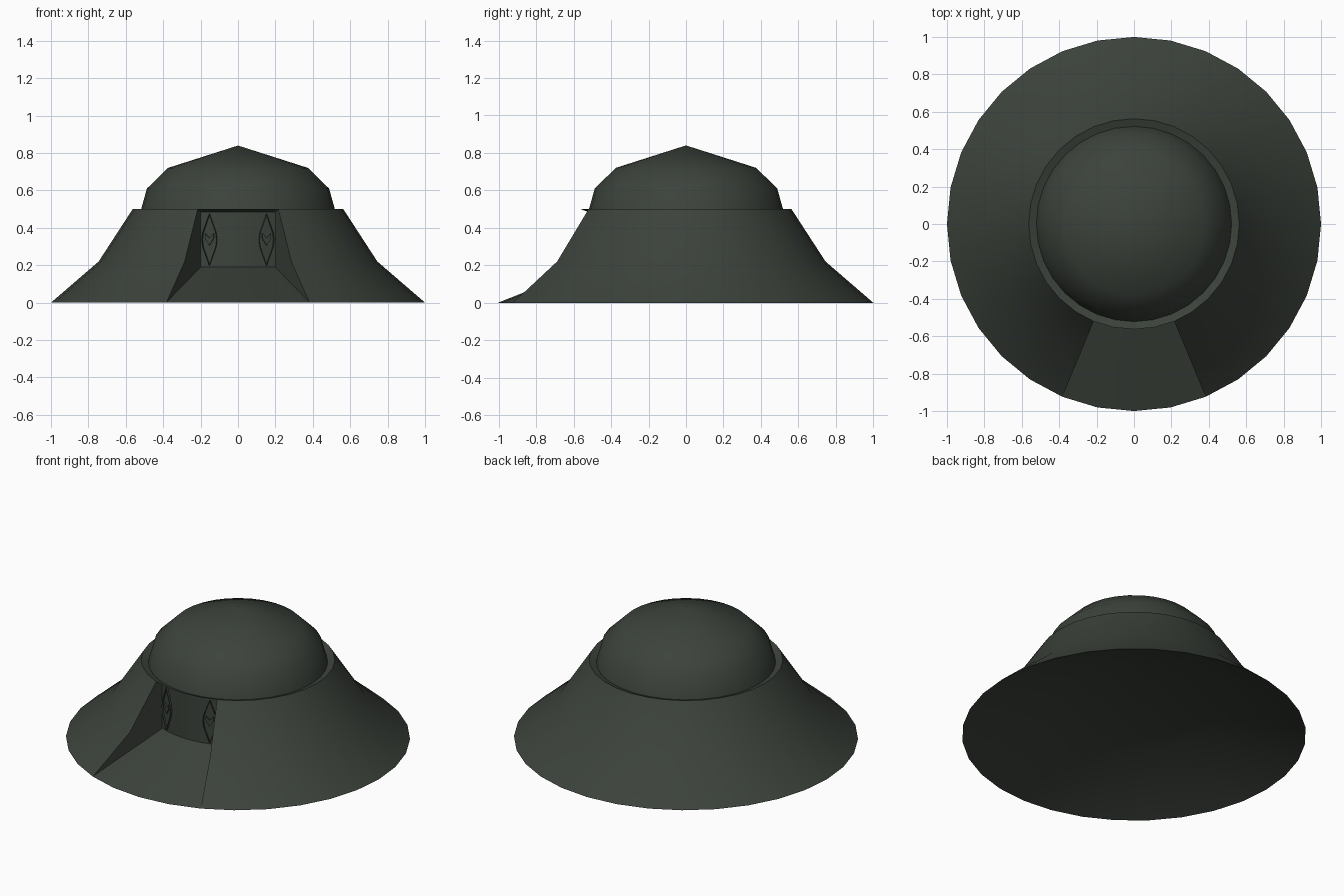
import bpy, bmesh, math
from mathutils import Vector

if "Cube" in bpy.data.objects:
    bpy.data.objects.remove(bpy.data.objects["Cube"])

SIDES = 32
STEP = 2 * math.pi / SIDES
DOOR = range(22, 26)                       # four segments facing -y
REST = [i for i in range(SIDES) if i not in DOOR]

paint = bpy.data.materials.new("dark grey green")
paint.diffuse_color = (0.045, 0.055, 0.044, 1)
paint.use_nodes = True
paint.node_tree.nodes["Principled BSDF"].inputs["Base Color"].default_value = paint.diffuse_color


def polar(r, z, k):
    a = k * STEP
    return Vector((r * math.cos(a), r * math.sin(a), z))


def finish(name, bm):
    bmesh.ops.remove_doubles(bm, verts=bm.verts, dist=1e-5)
    bmesh.ops.dissolve_degenerate(bm, edges=bm.edges, dist=1e-5)
    me = bpy.data.meshes.new(name)
    bm.to_mesh(me)
    bm.free()
    me.materials.append(paint)
    for p in me.polygons:
        p.use_smooth = True
    me.set_sharp_from_angle(angle=math.radians(35))
    ob = bpy.data.objects.new(name, me)
    bpy.context.collection.objects.link(ob)
    return ob


def lathe(name, profile, segments=range(SIDES)):
    bm = bmesh.new()
    for k in segments:
        for (r0, z0), (r1, z1) in zip(profile, profile[1:]):
            pts = []
            if r0 > 0:
                pts += [polar(r0, z0, k), polar(r0, z0, k + 1)]
            else:
                pts.append(Vector((0, 0, z0)))
            if r1 > 0:
                pts += [polar(r1, z1, k + 1), polar(r1, z1, k)]
            else:
                pts.append(Vector((0, 0, z1)))
            bm.faces.new([bm.verts.new(p) for p in pts])
    return finish(name, bm)


# Sloping outer skirt, open at the doorway
lathe("outer_skirt", [(1, 0), (0.745, 0.22), (0.563, 0.5)], REST)
# Thin rim sloping inwards, passing over the doorway
lathe("rim", [(0.563, 0.5), (0.522, 0.485)])
# Domed roof
lathe("dome", [(0.522, 0.485), (0.487, 0.61), (0.375, 0.72), (0, 0.84)])
# Hollow underside with flat centre
lathe("underside", [(0, 0.188), (0.522, 0.188), (1, 0)])
# Doorway ramp and back wall
lathe("ramp", [(1, 0.002), (0.522, 0.19)], DOOR)
lathe("door_wall", [(0.522, 0.188), (0.522, 0.485)], DOOR)

# Side walls of the doorway
for k, label in ((22, "left"), (26, "right")):
    bm = bmesh.new()
    prof = [(1, 0), (0.745, 0.22), (0.563, 0.5), (0.522, 0.485), (0.522, 0.188)]
    if k == 22:
        prof.reverse()
    f = bm.faces.new([bm.verts.new(polar(r, z, k)) for r, z in prof])
    f.normal_update()
    if f.normal.x * (1 if k == 22 else -1) < 0:
        f.normal_flip()
    finish("side_wall_" + label, bm)


# Diamond panels on the door wall, each with a recessed centre and a small notched boss
def raised(bm, outline, frame, depth, inset=0.0, sink=0.0):
    o, u, n = frame
    put = lambda p, d: bm.verts.new(o + u * p[0] + Vector((0, 0, p[1])) + n * d)
    low = [put(p, 0) for p in outline]
    top = [put(p, depth) for p in outline]
    m = len(outline)
    for i in range(m):
        j = (i + 1) % m
        bm.faces.new((low[i], low[j], top[j], top[i]))
    face = bm.faces.new(top)
    if inset:
        bmesh.ops.inset_region(bm, faces=[face], thickness=inset)
        bmesh.ops.inset_region(bm, faces=[face], thickness=0.003, depth=-sink)


diamond = [(0, -0.137), (0.036, -0.04), (0.042, 0), (0.036, 0.04),
           (0, 0.137), (-0.036, 0.04), (-0.042, 0), (-0.036, -0.04)]
boss = [(0, -0.03), (0.024, 0.008), (0.024, 0.034), (0, 0.01),
        (-0.024, 0.034), (-0.024, 0.008)]
for k, label in ((22.5, "left"), (25.5, "right")):
    a = k * STEP
    n = Vector((math.cos(a), math.sin(a), 0))
    u = Vector((-math.sin(a), math.cos(a), 0))
    frame = (n * (0.522 * math.cos(STEP / 2)) + Vector((0, 0, 0.336)), u, n)
    bm = bmesh.new()
    raised(bm, diamond, frame, 0.012, 0.007, 0.009)
    raised(bm, boss, frame, 0.012)
    finish("diamond_panel_" + label, bm)
